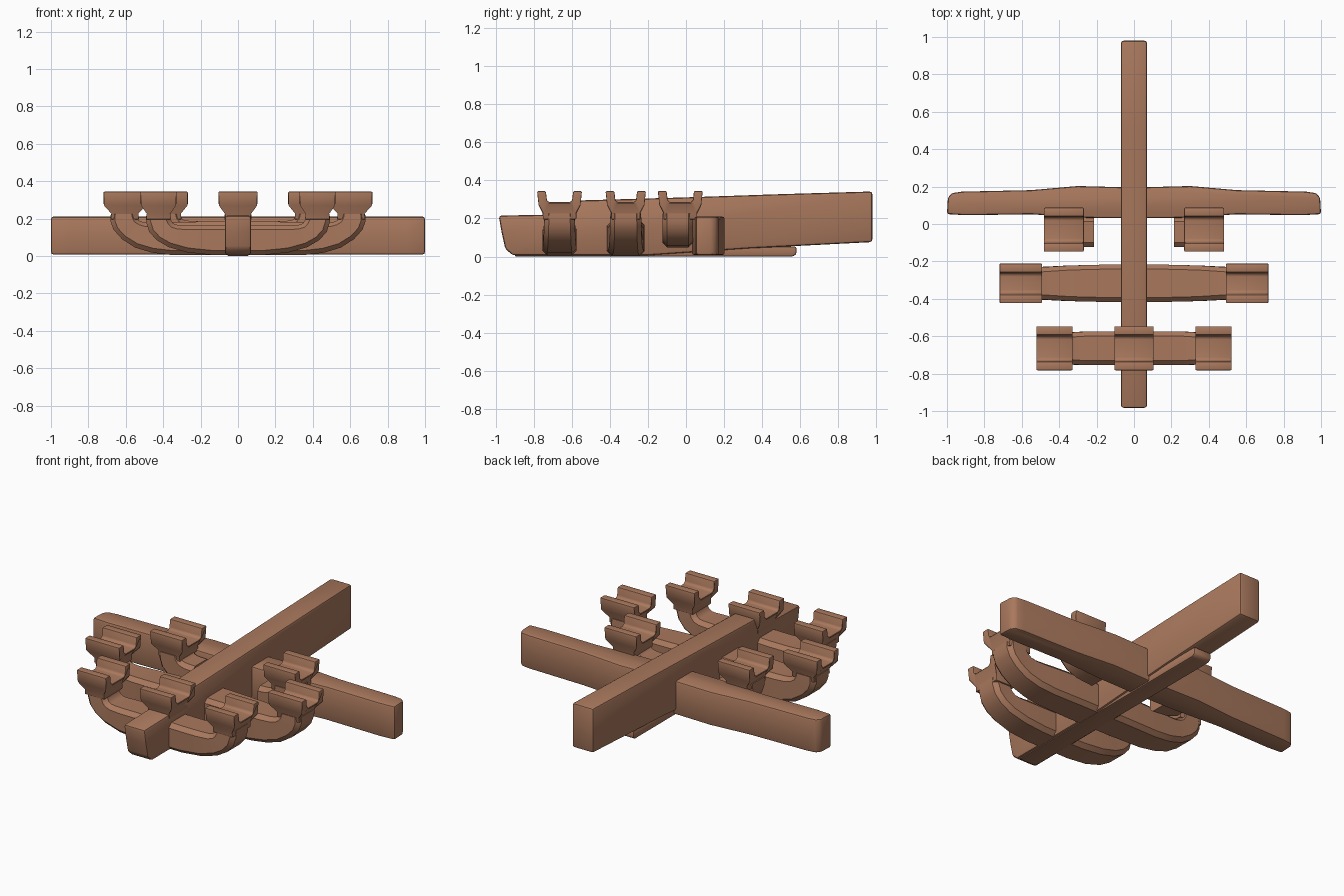
import bpy, bmesh, math
from mathutils import Vector

if "Cube" in bpy.data.objects:
    bpy.data.objects.remove(bpy.data.objects["Cube"])

clay = bpy.data.materials.new("warm brown")
clay.diffuse_color = (0.40, 0.19, 0.11, 1)
clay.use_nodes = True
clay.node_tree.nodes["Principled BSDF"].inputs["Base Color"].default_value = clay.diffuse_color


def finish(bm, name, bevel=0.0, segments=2, min_angle=30):
    bmesh.ops.recalc_face_normals(bm, faces=bm.faces)
    if bevel:
        sharp = [e for e in bm.edges if len(e.link_faces) == 2
                 and e.calc_face_angle(0) > math.radians(min_angle)]
        bmesh.ops.bevel(bm, geom=sharp, offset=bevel, segments=segments,
                        profile=0.5, affect='EDGES', clamp_overlap=True)
    me = bpy.data.meshes.new(name)
    bm.to_mesh(me)
    bm.free()
    me.materials.append(clay)
    ob = bpy.data.objects.new(name, me)
    bpy.context.collection.objects.link(ob)
    bpy.ops.object.select_all(action='DESELECT')
    ob.select_set(True)
    bpy.context.view_layer.objects.active = ob
    bpy.ops.object.shade_smooth_by_angle(angle=math.radians(35))
    return ob


def prism(points, offset):
    """Closed polygon swept by a vector."""
    bm = bmesh.new()
    face = bm.faces.new([bm.verts.new(p) for p in points])
    ext = bmesh.ops.extrude_face_region(bm, geom=[face], use_keep_orig=True)
    moved = [g for g in ext['geom'] if isinstance(g, bmesh.types.BMVert)]
    bmesh.ops.translate(bm, verts=moved, vec=offset)
    return bm


def loft(stations, yc, name, c=0.024):
    """Chamfered arm through (outer xz, inner xz, half width) stations."""
    bm = bmesh.new()
    rings = []
    for (ox, oz), (ix, iz), h in stations:
        o, i = Vector((ox, yc, oz)), Vector((ix, yc, iz))
        d = (i - o).normalized()
        y = Vector((0, 1, 0))
        pts = [o - y * (h - c), o + y * (h - c), o + d * c + y * h, i - d * c + y * h,
               i + y * (h - c), i - y * (h - c), i - d * c - y * h, o + d * c - y * h]
        rings.append([bm.verts.new(p) for p in pts])
    for a, b in zip(rings, rings[1:]):
        for k in range(8):
            bm.faces.new((a[k], a[(k + 1) % 8], b[(k + 1) % 8], b[k]))
    bm.faces.new(rings[0])
    bm.faces.new(rings[-1][::-1])
    return finish(bm, name)


def clamp(xc, yc, hx, hy, name, neck):
    """Flared cradle with a channel running along x."""
    n, p = hy - 0.03, hy - 0.046
    half = [(n, 0.195), (n, 0.225), (hy - 0.008, 0.268), (hy, 0.344),
            (p, 0.344), (p - 0.006, 0.295), (p - 0.018, 0.286)]
    prof = half + [(-y, z) for y, z in reversed(half)]
    bm = prism([(-hx, y, z) for y, z in prof], (2 * hx, 0, 0))
    for v in bm.verts:
        if v.co.z < 0.25:
            v.co.x *= neck
        v.co.x += xc
        v.co.y += yc
    return finish(bm, name, 0.006)


# long spine, seen from the side
spine = [(-0.985, 0.215), (-0.97, 0.13), (-0.95, 0.04), (-0.91, 0.006), (-0.2, 0.006),
         (0.34, 0.043), (0.98, 0.076), (0.98, 0.342), (0.5, 0.328), (0.0, 0.311),
         (-0.56, 0.295), (-0.62, 0.222)]
finish(prism([(-0.07, y, z) for y, z in spine], (0.14, 0, 0)), "spine_beam", 0.014)

# keel strip under the spine
keel = [(-0.9, 0.0), (0.56, 0.0), (0.58, 0.012), (0.58, 0.052), (-0.9, 0.052)]
finish(prism([(-0.058, y, z) for y, z in keel], (0.116, 0, 0)), "keel", 0.008)

# cross beam, seen from the top
right = [(0.0, 0.03), (0.25, 0.033), (0.55, 0.052), (0.9, 0.047), (1.0, 0.053),
         (0.995, 0.14), (0.975, 0.165), (0.92, 0.173), (0.55, 0.181), (0.3, 0.203), (0.0, 0.195)]
outline = right + [(-x, y) for x, y in reversed(right[1:-1])]
finish(prism([(x, y, 0.008) for x, y in outline], (0, 0, 0.202)), "cross_beam", 0.012)

# curved arms: outer point, inner point, half width
front = [((0.49, 0.225), (0.365, 0.225), 0.078), ((0.492, 0.185), (0.362, 0.2), 0.08),
         ((0.475, 0.13), (0.35, 0.178), 0.082), ((0.435, 0.085), (0.335, 0.168), 0.084),
         ((0.37, 0.047), (0.31, 0.165), 0.086), ((0.27, 0.019), (0.25, 0.165), 0.09),
         ((0.14, 0.006), (0.14, 0.165), 0.09), ((0.0, 0.006), (0.0, 0.168), 0.088)]
middle = [((0.68, 0.225), (0.545, 0.225), 0.08), ((0.682, 0.185), (0.54, 0.205), 0.082),
          ((0.665, 0.14), (0.53, 0.19), 0.083), ((0.62, 0.09), (0.51, 0.182), 0.084),
          ((0.55, 0.045), (0.48, 0.178), 0.086), ((0.46, 0.018), (0.42, 0.178), 0.09),
          ((0.36, 0.006), (0.34, 0.18), 0.095), ((0.15, 0.004), (0.15, 0.185), 0.1),
          ((0.0, 0.004), (0.0, 0.187), 0.1)]
rear = [((0.45, 0.225), (0.31, 0.225), 0.08), ((0.452, 0.18), (0.305, 0.205), 0.08),
        ((0.435, 0.13), (0.295, 0.195), 0.08), ((0.39, 0.085), (0.28, 0.19), 0.08),
        ((0.32, 0.058), (0.26, 0.188), 0.08), ((0.215, 0.048), (0.215, 0.186), 0.08)]

for side, s in (("right", 1), ("left", -1)):
    for label, st, yc in (("front", front, -0.665), ("middle", middle, -0.317), ("rear", rear, -0.043)):
        loft([((s * o[0], o[1]), (s * i[0], i[1]), h) for o, i, h in st], yc, f"{label}_arm_{side}")
    clamp(s * 0.425, -0.665, 0.097, 0.118, f"front_cradle_{side}", 0.68)
    clamp(s * 0.605, -0.317, 0.114, 0.106, f"middle_cradle_{side}", 0.66)
    clamp(s * 0.375, -0.03, 0.107, 0.118, f"rear_cradle_{side}", 0.68)

# cradle on the nose of the spine
clamp(0, -0.665, 0.105, 0.118, "centre_cradle", 0.7)
